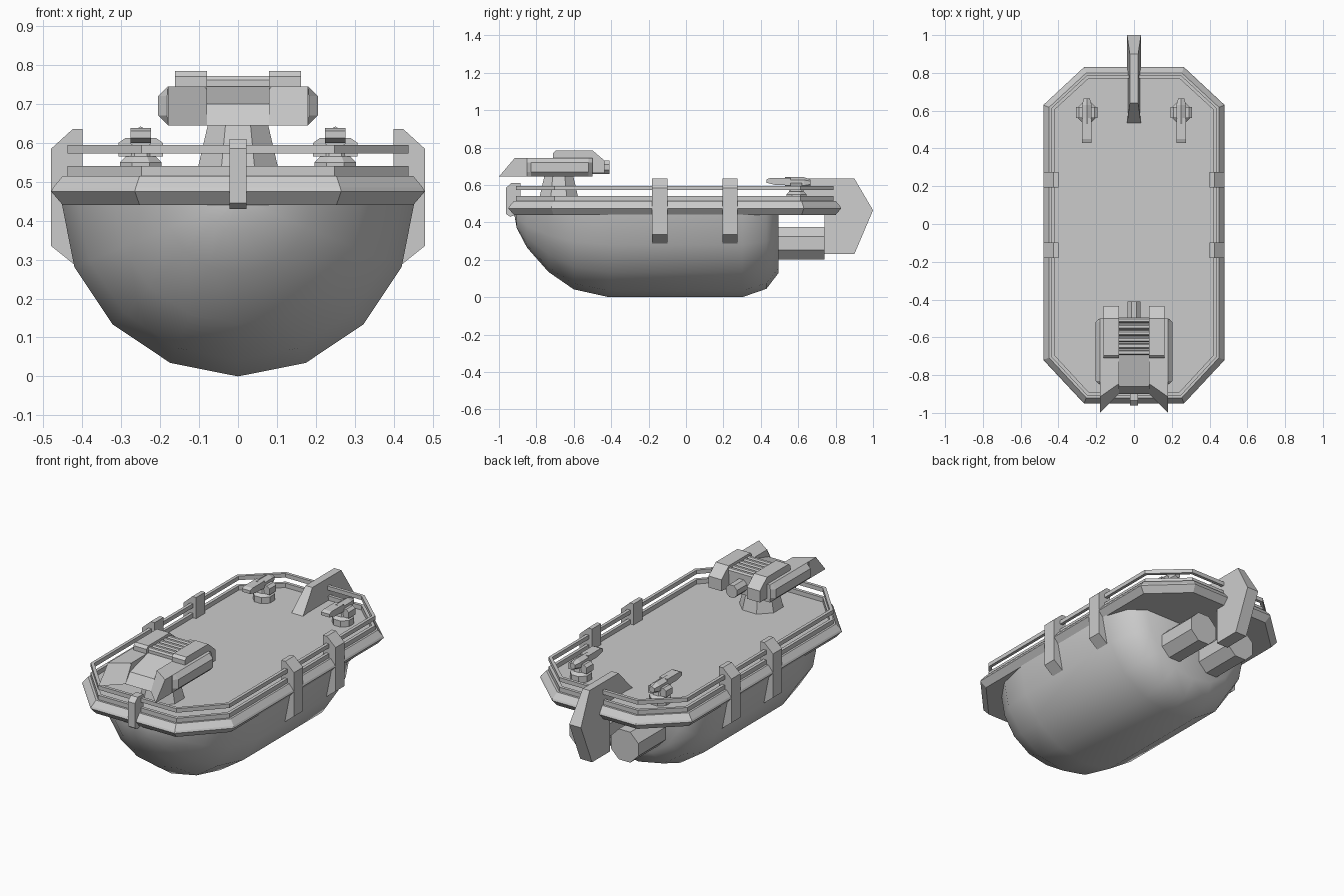
import bpy, bmesh, math
from mathutils import Vector

if "Cube" in bpy.data.objects:
    bpy.data.objects.remove(bpy.data.objects["Cube"])


def loft(name, rings, closed=False, smooth=False):
    """Skin equal-length point rings; cap the ends or join last ring to first."""
    bm = bmesh.new()
    vs = [[bm.verts.new(p) for p in r] for r in rings]
    n = len(vs[0])
    pairs = list(zip(vs, vs[1:])) + ([(vs[-1], vs[0])] if closed else [])
    for a, b in pairs:
        for i in range(n):
            j = (i + 1) % n
            bm.faces.new((a[i], a[j], b[j], b[i]))
    if not closed:
        bm.faces.new(vs[0])
        bm.faces.new(vs[-1])
    bmesh.ops.recalc_face_normals(bm, faces=bm.faces)
    me = bpy.data.meshes.new(name)
    bm.to_mesh(me)
    bm.free()
    ob = bpy.data.objects.new(name, me)
    bpy.context.collection.objects.link(ob)
    if smooth:
        bpy.ops.object.select_all(action='DESELECT')
        ob.select_set(True)
        bpy.context.view_layer.objects.active = ob
        bpy.ops.object.shade_smooth_by_angle(angle=math.radians(40))
    return ob


def prism_x(name, prof, x0, x1):
    return loft(name, [[(x, y, z) for y, z in prof] for x in (x0, x1)])


def prism_y(name, prof, y0, y1):
    return loft(name, [[(x, y, z) for x, z in prof] for y in (y0, y1)])


def tube_y(name, x, z, stations, n=8):
    """n-sided solid along y from (y, radius) stations."""
    a = [2 * math.pi * (i + .5) / n for i in range(n)]
    return loft(name, [[(x + r * math.cos(t), y, z + r * math.sin(t)) for t in a] for y, r in stations])


def tube_z(name, x, y, stations, n=8):
    a = [2 * math.pi * (i + .5) / n for i in range(n)]
    return loft(name, [[(x + r * math.cos(t), y + r * math.sin(t), z) for t in a] for z, r in stations])


def outline(o, z):
    """Deck octagon inset by o."""
    k = .41 * o
    half = [(.265 - k, -.95 + o), (.48 - o, -.72 + k), (.48 - o, .63 - k), (.265 - k, .83 - o)]
    return [(x, y, z) for x, y in half] + [(-x, y, z) for x, y in reversed(half)]


# Rounded hull: half of a 16-sided section with domed ends
def section(y, r):
    return [(r * math.cos(t), y, .455 + r * math.sin(t))
            for t in [math.pi + math.pi * i / 8 for i in range(9)]]


loft("hull", [section(y, r) for y, r in (
    (-.92, .002), (-.905, .085), (-.85, .19), (-.735, .32), (-.60, .413), (-.41, .455),
    (.30, .455), (.43, .41), (.495, .325))], smooth=True)

# Deck with bevelled rim
loft("deck", [outline(o, z) for o, z in ((.03, .44), (0, .475), (.005, .485), (.03, .515))])

# Two rails around the deck
for name, z0, z1 in (("lower_rail", .513, .54), ("upper_rail", .572, .595)):
    loft(name, [outline(.042, z0), outline(.042, z1), outline(.06, z1), outline(.06, z0)], closed=True)

# Side brackets
for s in (1, -1):
    prof = [(s * x, z) for x, z in ((.40, .635), (.425, .635), (.48, .585), (.48, .335),
                                    (.42, .287), (.40, .45))]
    for y in (-.14, .235):
        prism_y("side_bracket", prof, y - .041, y + .041)

# Bow bracket
prism_x("bow_bracket", [(-.885, .61), (-.935, .61), (-.962, .585), (-.962, .445),
                        (-.94, .43), (-.885, .45)], -.022, .022)

# Stern fin, narrower along the top
fin = [(.53, .51), (.64, .635), (.90, .635), (1.0, .465), (.90, .23), (.74, .23), (.74, .44), (.56, .45)]
loft("stern_fin", [[(s * (.022 if z > .6 else .037), y, z) for y, z in fin] for s in (1, -1)])

for s in (1, -1):
    # Stern thrusters
    tube_y("thruster", s * .13, .288, [(.47, .094), (.74, .094)])

    # Small stern guns
    x, y = s * .25, .59
    tube_z("small_gun_base", x, y, [(.51, .058), (.55, .058), (.565, .042), (.60, .036)])
    prism_y("small_gun_yoke", [(x - .057, .565), (x + .057, .565), (x + .057, .6),
                               (x + .04, .612), (x - .04, .612), (x - .057, .6)], y - .03, y + .03)
    tube_y("small_gun_body", x, .612, [(.53, .03), (.63, .03), (.665, .018)], 6)
    prism_x("small_gun_barrel", [(.43, .612), (.43, .63), (.45, .638), (.56, .638), (.56, .60), (.48, .60)],
            x - .026, x + .026)

# Turret pedestal
tube_z("turret_pedestal", 0, -.68, [(.51, .118), (.65, .083)])

# Turret centre block with sloping nose
prism_x("turret_core", [(-.90, .645), (-.86, .70), (-.70, .745), (-.50, .745), (-.50, .645)], -.085, .085)

# Slatted vents on top
for i in range(6):
    tube_y_pos = -.68 + i * .034
    prism_x("vent_slat", [(tube_y_pos - .014, .74), (tube_y_pos - .014, .762), (tube_y_pos - .007, .772),
                          (tube_y_pos + .007, .772), (tube_y_pos + .014, .762), (tube_y_pos + .014, .74)],
            -.085, .085)

# Turret rear stub
tube_y("turret_rear_stub", 0, .695, [(-.52, .038), (-.41, .038)])

for s in (1, -1):
    # Turret side pods with chamfered outer edges and ends
    def pod(y, w):
        return [(s * px, y, z) for px, z in ((.08, .645), (.18, .645), (w, .67),
                                             (w, .72), (.18, .745), (.08, .745))]
    loft("turret_pod", [pod(-.85, .182), pod(-.83, .205), pod(-.52, .205), pod(-.50, .182)])

    # Forward wedge prongs
    loft("turret_prong", [
        [(s * .08, -.84, .645), (s * .08, -.84, .745), (s * .08, -.845, .745), (s * .08, -.90, .645)],
        [(s * .18, -.84, .645), (s * .18, -.84, .745), (s * .18, -.915, .745), (s * .18, -1.0, .645)]])

    # Raised top covers overhanging the back
    prism_x("turret_cover", [(-.71, .74), (-.71, .77), (-.695, .785), (-.50, .785),
                             (-.435, .73), (-.435, .665), (-.51, .665), (-.51, .74)], s * .08, s * .162)
